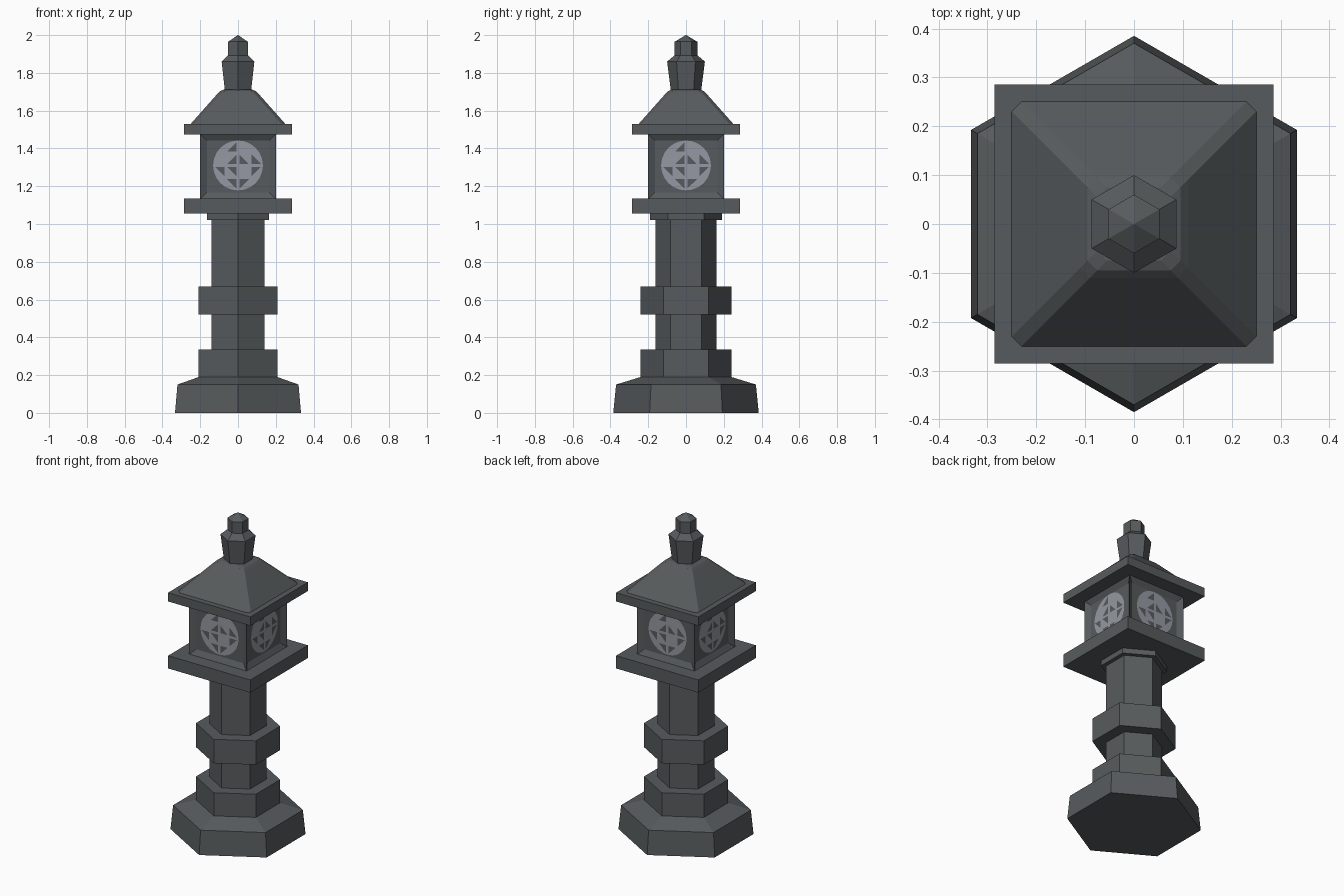
import bpy, bmesh, math
from mathutils import Matrix

if "Cube" in bpy.data.objects:
    bpy.data.objects.remove(bpy.data.objects["Cube"])


def material(name, rgb):
    m = bpy.data.materials.new(name)
    m.diffuse_color = (*rgb, 1)
    m.use_nodes = True
    m.node_tree.nodes["Principled BSDF"].inputs["Base Color"].default_value = m.diffuse_color
    return m


STONE = material("dark stone", (0.095, 0.105, 0.110))
PAPER = material("pale window", (0.30, 0.315, 0.36))


def finish(name, bm, mat, fix=True):
    if fix:
        bmesh.ops.recalc_face_normals(bm, faces=bm.faces)
    me = bpy.data.meshes.new(name)
    bm.to_mesh(me)
    bm.free()
    me.materials.append(mat)
    ob = bpy.data.objects.new(name, me)
    bpy.context.collection.objects.link(ob)
    return ob


def hexagon(r):
    return [(r * math.cos(math.radians(90 + 60 * i)), r * math.sin(math.radians(90 + 60 * i)))
            for i in range(6)]


def square(h):
    return [(h, h), (-h, h), (-h, -h), (h, -h)]


def cut_square(h, c):
    d = h - c
    return [(h, d), (d, h), (-d, h), (-h, d), (-h, -d), (-d, -h), (d, -h), (h, -d)]


def loft(name, sections):
    """Stack of (outline, z) sections joined by flat faces and capped."""
    bm = bmesh.new()
    rings = [[bm.verts.new((x, y, z)) for x, y in pts] for pts, z in sections]
    for a, b in zip(rings, rings[1:]):
        n = len(a)
        for i in range(n):
            bm.faces.new((a[i], a[(i + 1) % n], b[(i + 1) % n], b[i]))
    bm.faces.new(rings[0][::-1])
    bm.faces.new(rings[-1])
    return finish(name, bm, STONE)


def hex_part(name, *profile):
    return loft(name, [(hexagon(r), z) for r, z in profile])


# Hexagonal base and column
hex_part("base", (0.385, 0), (0.37, 0.15), (0.24, 0.19))
hex_part("base_collar", (0.24, 0.185), (0.24, 0.335))
hex_part("column", (0.162, 0.33), (0.162, 1.025))
hex_part("column_ring", (0.24, 0.52), (0.24, 0.67))
hex_part("column_cap", (0.19, 1.022), (0.19, 1.06))

# Square platform and roof
loft("platform", [(square(0.285), 1.055), (square(0.285), 1.135)])
loft("eaves", [(square(0.285), 1.475), (square(0.285), 1.53)])
loft("roof", [(cut_square(0.252, 0.02), 1.528), (cut_square(0.11, 0.02), 1.688),
              (cut_square(0.095, 0.02), 1.703), (cut_square(0.075, 0.02), 1.711)])

# Finial
hex_part("finial", (0.08, 1.705), (0.1, 1.86), (0.06, 1.893), (0.06, 1.965), (0.001, 2.0))

# Lamp box with a recessed panel on each side
bm = bmesh.new()
bmesh.ops.create_cube(bm, size=1, matrix=Matrix.Translation((0, 0, 1.305))
                      @ Matrix.Diagonal((0.4, 0.4, 0.345, 1)))
sides = [f for f in bm.faces if abs(f.normal.z) < 0.5]
bmesh.ops.inset_individual(bm, faces=sides, thickness=0.035, depth=-0.02, use_even_offset=True)
finish("lamp_box", bm, STONE)

# Round window on each panel, with dark torn panes between a pale lattice
STEP, HALF = 0.065, 0.025
for k, side in enumerate(("front", "right", "back", "left")):
    turn = Matrix.Rotation(k * math.pi / 2, 4, 'Z')
    bm = bmesh.new()
    bmesh.ops.create_circle(bm, cap_ends=True, segments=24, radius=0.132, matrix=turn
                            @ Matrix.Translation((0, -0.183, 1.31))
                            @ Matrix.Rotation(math.pi / 2, 4, 'X'))
    finish(side + "_window", bm, PAPER, False)

    bm = bmesh.new()
    for i in range(4):
        for j in range(4):
            if i in (0, 3) and j in (0, 3):
                continue
            if (i + 2 * j) % 4 == 0:
                continue
            cx, cz = (i - 1.5) * STEP, (j - 1.5) * STEP
            sx, sz = math.copysign(HALF, cx), math.copysign(HALF, cz)
            # half pane on the side nearest the window centre
            pts = [(cx - sx, cz - sz), (cx + sx, cz - sz), (cx - sx, cz + sz)]
            if sx * sz < 0:
                pts.reverse()
            bm.faces.new([bm.verts.new((x, -0.186, 1.31 + z)) for x, z in pts])
    bm.transform(turn)
    finish(side + "_window_panes", bm, STONE, False)
